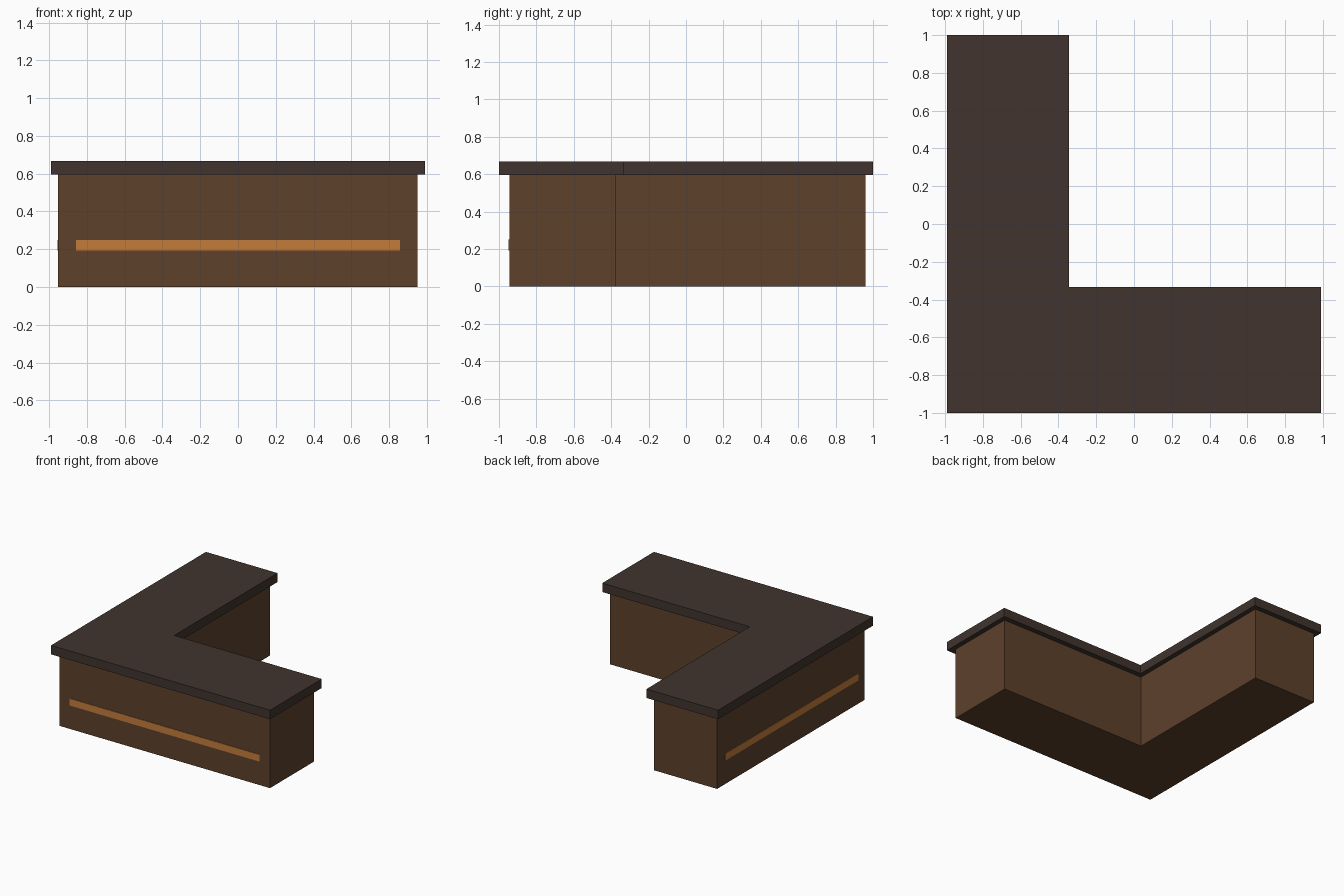
import bpy, bmesh

if "Cube" in bpy.data.objects:
    bpy.data.objects.remove(bpy.data.objects["Cube"])


def material(name, rgb):
    # sRGB 0-255 to linear
    lin = [((c / 255 + 0.055) / 1.055) ** 2.4 for c in rgb]
    m = bpy.data.materials.new(name)
    m.diffuse_color = (*lin, 1)
    m.use_nodes = True
    m.node_tree.nodes["Principled BSDF"].inputs["Base Color"].default_value = m.diffuse_color
    return m


wood = material("brown_wood", (93, 65, 43))
dark = material("dark_wood", (65, 52, 46))
copper = material("copper", (195, 124, 60))


def prism(name, outline, z0, z1, mat):
    """Extrude a counter-clockwise floor outline from z0 up to z1."""
    bm = bmesh.new()
    base = bm.faces.new([bm.verts.new((x, y, z0)) for x, y in outline])
    top = bmesh.ops.extrude_face_region(bm, geom=[base], use_keep_orig=True)
    verts = [g for g in top["geom"] if isinstance(g, bmesh.types.BMVert)]
    bmesh.ops.translate(bm, vec=(0, 0, z1 - z0), verts=verts)
    bmesh.ops.recalc_face_normals(bm, faces=bm.faces)
    mesh = bpy.data.meshes.new(name)
    bm.to_mesh(mesh)
    bm.free()
    mesh.materials.append(mat)
    obj = bpy.data.objects.new(name, mesh)
    bpy.context.collection.objects.link(obj)
    return obj


def ell(x0, x1, y0, y1, xi, yi):
    """L outline with its inner corner at (xi, yi)."""
    return [(x0, y0), (x1, y0), (x1, yi), (xi, yi), (xi, y1), (x0, y1)]


def rect(x0, x1, y0, y1):
    return [(x0, y0), (x1, y0), (x1, y1), (x0, y1)]


# L-shaped cabinet and overhanging worktop
prism("counter_body", ell(-0.953, 0.951, -0.945, 0.96, -0.382, -0.374), 0, 0.595, wood)
prism("counter_top", ell(-0.99, 0.99, -1, 1, -0.343, -0.333), 0.595, 0.668, dark)

# Thin inlay strips on the two outer sides
prism("front_strip", rect(-0.858, 0.857, -0.949, -0.943), 0.193, 0.25, copper)
prism("left_strip", rect(-0.957, -0.951, -0.863, 0.857), 0.193, 0.25, copper)
